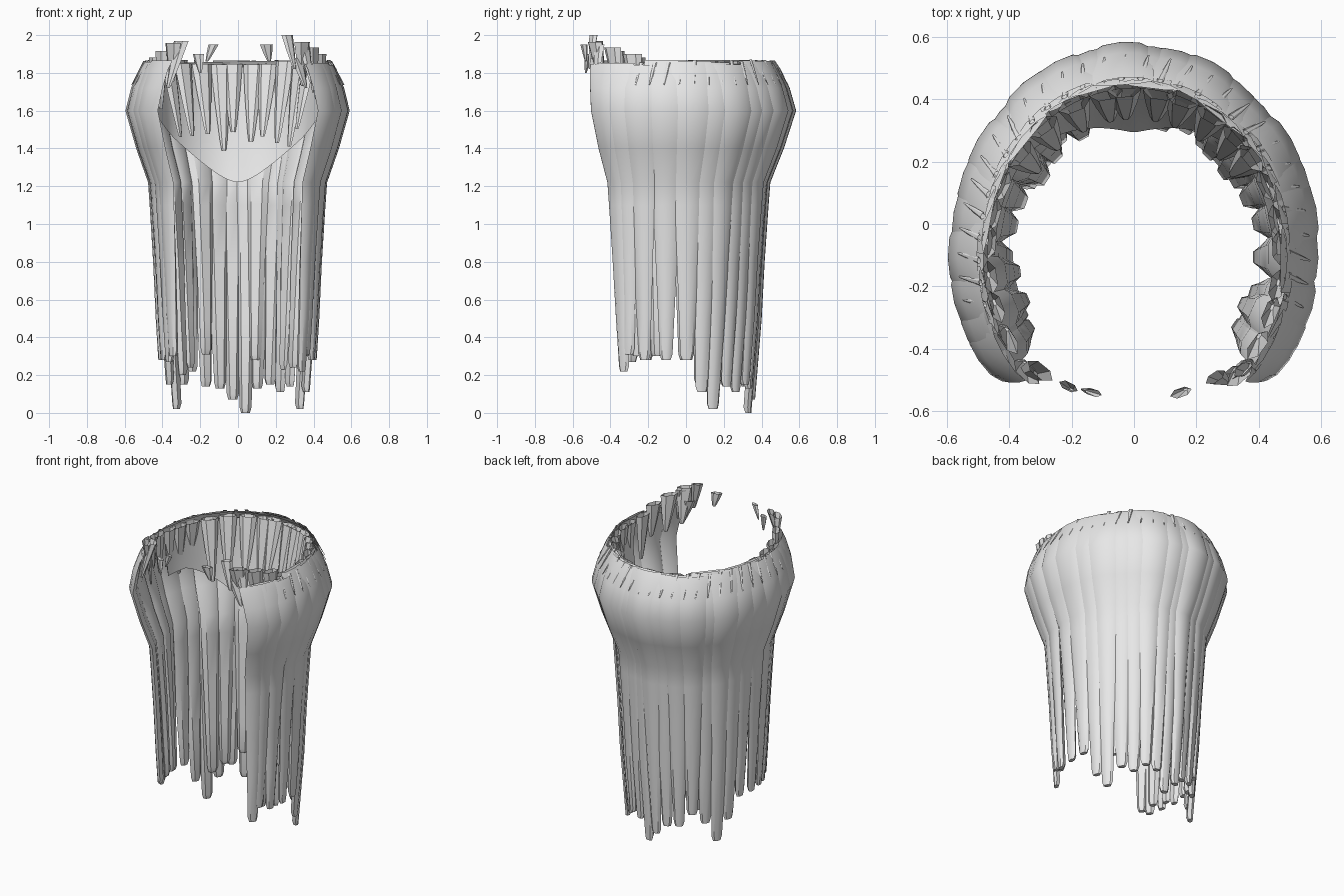
import bpy, bmesh, math, random
from mathutils import Vector

if "Cube" in bpy.data.objects:
    bpy.data.objects.remove(bpy.data.objects["Cube"])

random.seed(4)
CY = -0.1        # centre of the ring in y
BACK = 1.14      # the back half is a little deeper than round

hair = bpy.data.materials.new("light_grey")
hair.diffuse_color = (0.8, 0.8, 0.8, 1)
hair.use_nodes = True
hair.node_tree.nodes["Principled BSDF"].inputs["Base Color"].default_value = hair.diffuse_color

# (height, radius) of the outer silhouette
PROFILE = [(0, .405), (.4, .437), (.9, .46), (1.22, .482), (1.4, .545),
           (1.6, .602), (1.72, .572), (1.83, .525), (1.87, .5)]


def radius(z):
    for (z0, r0), (z1, r1) in zip(PROFILE, PROFILE[1:]):
        if z <= z1:
            return r0 + (r1 - r0) * (z - z0) / (z1 - z0)
    return PROFILE[-1][1]


def polar(a, r, z):
    s = math.sin(a)
    y = r * s * (BACK if s > 0 else 1)
    if s < 0:  # front ends stay upright near the rim
        y += .26 * s * max(0, z - 1.6)
    return Vector((r * math.cos(a), CY + y, z))


def loft(name, rings, smooth=35):
    """Join equal point rings into a tube, closed at the tip and open at the top."""
    bm = bmesh.new()
    rows = [[bm.verts.new(p) for p in ring] for ring in rings]
    n = len(rows[0])
    for lo, hi in zip(rows, rows[1:]):
        for i in range(n):
            bm.faces.new((lo[i], lo[(i + 1) % n], hi[(i + 1) % n], hi[i]))
    bm.faces.new(rows[0][::-1])
    return finish(name, bm, smooth)


def finish(name, bm, smooth):
    me = bpy.data.meshes.new(name)
    bm.to_mesh(me)
    bm.free()
    ob = bpy.data.objects.new(name, me)
    bpy.context.collection.objects.link(ob)
    me.materials.append(hair)
    bpy.ops.object.select_all(action='DESELECT')
    ob.select_set(True)
    bpy.context.view_layer.objects.active = ob
    bpy.ops.object.shade_smooth_by_angle(angle=math.radians(smooth))
    return ob


def lock(name, deg, tip, top, inset=0.0, wide=0.1):
    """Long lock following the silhouette, tapering to a blunt tip."""
    a = math.radians(deg)
    inset += random.uniform(0, .014)
    heights = [tip, tip + .03, .5, .8, 1.1, 1.22, 1.4, 1.6, 1.72, 1.82, top]
    rings = []
    for z in [h for h in heights if h <= top]:
        if z < 1.22:
            w = .032 + (wide * .74 - .032) * (z - tip) / (1.22 - tip)
        else:
            w = wide * min(1, .74 + .26 * (z - 1.22) / .3)
        if z == tip:
            w *= .75
        r = radius(z) - inset
        th = min(.04, w * 1.1) if z < 1.8 else .018
        ha = w / r
        ring = [polar(a + k * ha, r - d * th, z)
                for k, d in ((-1, .4), (-.6, .07), (0, 0), (.6, .07), (1, .4))]
        ring += [polar(a + k * ha, r - d * th, z) for k, d in ((.55, 1), (-.55, 1))]
        rings.append(ring)
    loft(name, rings)


# Outer locks: (angle, tip height)
OUTER = [(-34, .22), (-29, .31), (-17, .28), (-1, .28), (13, .28), (24, .11),
         (33, .02), (45, .14), (55, .11), (65, .15), (75, .13), (84, .0),
         (94, .07), (104, .13), (115, .14), (126, .22), (137, .15), (147, .02),
         (157, .15), (168, .28), (181, .28), (195, .28), (207, .27), (214, .3)]
for deg, tip in OUTER:
    lock("outer_lock", deg, tip, random.uniform(1.84, 1.87))

# Shorter locks in the layer beneath
for deg, tip in [(-24, .3), (39, .24), (50, .23), (76, .28),
                 (116, .31), (132, .24), (143, .2), (188, .3), (202, .31)]:
    lock("inner_lock", deg, tip, 1.82, inset=.025, wide=.085)

# Inner cap: sheet sloping inward with a curved lower edge
bm = bmesh.new()
N, M = 41, 6
grid = []
for i in range(N + 1):
    a = math.pi * i / N
    c = abs(math.cos(a))
    z_edge = 1.22 + .34 * min(1, c / .95) ** 1.7
    r_edge = .345 + .1 * min(1, c * 1.3) ** 1.3
    grid.append([bm.verts.new(polar(a, r_edge + (.47 - r_edge) * (j / M) ** .8,
                                    z_edge + (1.83 - z_edge) * j / M))
                 for j in range(M + 1)])
for p, q in zip(grid, grid[1:]):
    for j in range(M):
        bm.faces.new((p[j], q[j], q[j + 1], p[j + 1]))
finish("inner_cap", bm, 40)


def spike(name, top, tip, w, blunt=.22):
    """Small six-sided strand, broad at the top and pointed below."""
    top, tip = Vector(top), Vector(tip)
    out = Vector((top.x, top.y - CY, 0)).normalized()
    side = Vector((-out.y, out.x, 0))
    rings = []
    for t, s in ((0, blunt), (.12, blunt + .15), (.55, .72), (1, 1)):
        c = tip.lerp(top, t)
        rings.append([c + side * (w * s * math.cos(k * math.pi / 3))
                      - out * (w * .45 * s * math.sin(k * math.pi / 3)) for k in range(6)])
    loft(name, rings, 30)


# Hanging spikes around the inside of the rim
for deg in list(range(-42, 36, 11)) + [46, 58, 69, 80, 92, 103, 115, 127] + list(range(144, 223, 11)):
    a = math.radians(deg + random.uniform(-2, 2))
    s = math.sin(a)
    back = s > .5
    high = 1.85 + max(0, -s - .15) * .2 + random.uniform(-.01, .015)
    drop = random.uniform(.36, .48) if back else random.uniform(.2, .32)
    spike("rim_spike", polar(a, .465, high),
          polar(a, .385 if back else .47, high - drop), .055)

# Thin slivers along the top of the rim
for i in range(30):
    a = math.radians(-15 + 210 * i / 29)
    spike("rim_sliver", polar(a + .02, .497, 1.86 + random.uniform(-.01, .01)),
          polar(a - .02, .564, 1.735), .012)

# Loose strands above the front opening
for top, tip, w in [((-.3, -.47, 1.97), (-.37, -.49, 1.72), .05),
                    ((-.21, -.52, 1.9), (-.2, -.53, 1.8), .033),
                    ((-.13, -.54, 1.95), (-.165, -.53, 1.86), .028),
                    ((.15, -.54, 1.95), (.165, -.53, 1.86), .036),
                    ((.26, -.49, 2.0), (.3, -.51, 1.82), .036),
                    ((.31, -.48, 1.88), (.36, -.48, 1.72), .04),
                    ((.35, -.46, 1.95), (.39, -.48, 1.74), .04)]:
    spike("loose_strand", top, tip, w)
